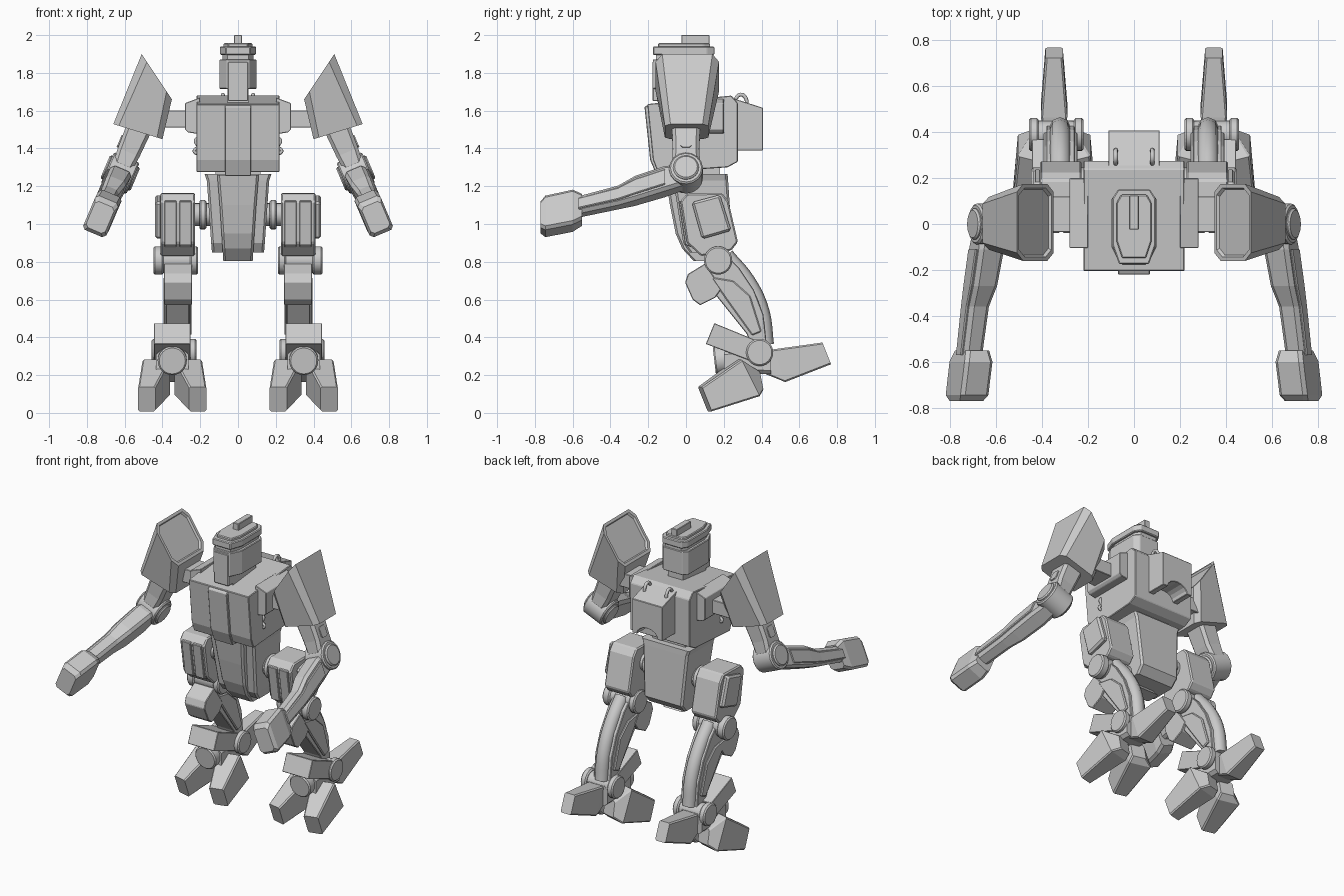
import bpy, bmesh, math
from mathutils import Vector as V


def make(name, verts, faces, bevel=0.0, mirror=False):
    me = bpy.data.meshes.new(name)
    me.from_pydata([tuple(v) for v in verts], [], faces)
    bm = bmesh.new()
    bm.from_mesh(me)
    bmesh.ops.recalc_face_normals(bm, faces=bm.faces)
    bm.to_mesh(me)
    bm.free()
    ob = bpy.data.objects.new(name, me)
    bpy.context.collection.objects.link(ob)
    if bevel:
        b = ob.modifiers.new("bevel", "BEVEL")
        b.width, b.segments, b.limit_method = bevel, 1, "ANGLE"
    if mirror:
        ob.modifiers.new("mirror", "MIRROR").use_mirror_merge = False
    return ob


def loft(name, rings, bevel=0.0, mirror=False):
    n, verts = len(rings[0]), [p for r in rings for p in r]
    faces = [list(range(n)), list(range(len(verts) - n, len(verts)))]
    for k in range(len(rings) - 1):
        for i in range(n):
            j = (i + 1) % n
            faces.append([k * n + i, k * n + j, k * n + n + j, k * n + n + i])
    return make(name, verts, faces, bevel, mirror)


def prism(name, prof, axis, a, b, bevel=0.0, mirror=False):
    put = {"x": lambda p, t: (t, p[0], p[1]), "y": lambda p, t: (p[0], t, p[1]),
           "z": lambda p, t: (p[0], p[1], t)}[axis]
    return loft(name, [[put(p, t) for p in prof] for t in (a, b)], bevel, mirror)


def box(name, x, y, z, bevel=0.0, mirror=False):
    prof = [(x[0], y[0]), (x[1], y[0]), (x[1], y[1]), (x[0], y[1])]
    return prism(name, prof, "z", z[0], z[1], bevel, mirror)


def ring(c, u, v, hu, hv, ch=0.02, cv=None):
    """Chamfered rectangle around c in the plane of u and v."""
    c, u, v = V(c), V(u).normalized(), V(v).normalized()
    a, b = hu - ch, hv - (cv or ch)
    pts = [(hu, -b), (hu, b), (a, hv), (-a, hv), (-hu, b), (-hu, -b), (-a, -hv), (a, -hv)]
    return [c + u * p + v * q for p, q in pts]


def cyl(name, p, q, r, n=24, mirror=True, bevel=0.008):
    p, q = V(p), V(q)
    d = (q - p).normalized()
    u = d.orthogonal().normalized()
    w = d.cross(u)
    rim = lambda c, r: [c + (u * math.cos(t) + w * math.sin(t)) * r
                        for t in (2 * math.pi * i / n for i in range(n))]
    ob = loft(name, [rim(p, r - bevel), rim(p + d * bevel, r), rim(q - d * bevel, r), rim(q, r - bevel)], 0, mirror)
    for f in ob.data.polygons:
        f.use_smooth = len(f.vertices) == 4 and abs(f.normal.dot(d)) < 0.3
    return ob


def tube(name, pts, r, mirror=True):
    cu = bpy.data.curves.new(name, "CURVE")
    cu.dimensions, cu.bevel_depth, cu.bevel_resolution = "3D", r, 2
    cu.use_fill_caps, cu.resolution_u = True, 5
    sp = cu.splines.new("BEZIER")
    sp.bezier_points.add(len(pts) - 1)
    for b, p in zip(sp.bezier_points, pts):
        b.co, b.handle_left_type, b.handle_right_type = p, "AUTO", "AUTO"
    ob = bpy.data.objects.new(name, cu)
    bpy.context.collection.objects.link(ob)
    if mirror:
        ob.modifiers.new("mirror", "MIRROR").use_mirror_merge = False


X, Y, Z = (1, 0, 0), (0, 1, 0), (0, 0, 1)
sym = lambda half: half + [(-x, y) for x, y in reversed(half)]

# Head
brow = sym([(0.065, -0.175), (0.095, -0.09), (0.095, 0.11), (0.07, 0.15)])
prism("brow", brow, "z", 1.895, 1.94, 0.005)
prism("head_cap", [(x * 0.8, y * 0.85) for x, y in brow], "z", 1.93, 1.957, 0.005)
prism("visor_gap", [(x * 0.85, y * 0.9) for x, y in brow], "z", 1.86, 1.9)
prism("skull", sym([(0.06, -0.175), (0.098, -0.1), (0.098, 0.11), (0.07, 0.14)]), "z", 1.715, 1.872, 0.004)
box("face_guard", (-0.054, 0.054), (-0.178, -0.08), (1.65, 1.86), 0.005)
box("neck", (-0.055, 0.055), (-0.13, 0.11), (1.62, 1.74))
box("crest", (-0.021, 0.021), (-0.025, 0.125), (1.94, 2.0), 0.003)

# Torso
prism("chest", [(-0.205, 1.635), (0.24, 1.68), (0.275, 1.64), (0.275, 1.33), (0.22, 1.3),
                (-0.15, 1.275), (-0.175, 1.34)], "x", -0.22, 0.22, 0.004)
prism("chest_panel", [(-0.22, 1.62), (-0.19, 1.635), (-0.1, 1.62), (-0.1, 1.255), (-0.155, 1.255),
                      (-0.19, 1.34)], "x", -0.07, 0.07, 0.004)
prism("shoulder_housing", [(0.2, 1.475), (0.265, 1.485), (0.28, 1.5), (0.28, 1.64), (0.2, 1.67)],
      "y", -0.105, 0.2, 0.003, True)
box("shoulder_beam", (0.26, 0.5), (-0.035, 0.12), (1.51, 1.6), 0.003, True)
tube("side_hook", [(0.2, -0.05, 1.46), (0.225, -0.05, 1.44), (0.212, -0.05, 1.41), (0.232, -0.05, 1.385),
                   (0.2, -0.05, 1.37)], 0.009)

# Backpack with an arched lower edge
arch = [(0.075 * math.cos(t), 1.39 + 0.055 * math.sin(t)) for t in (math.pi * i / 8 for i in range(9))]
pack = prism("backpack", [(0.112, 1.67), (0.112, 1.39)] + arch + [(-0.112, 1.39), (-0.112, 1.67)],
             "y", 0.235, 0.408, 0.003)
for v in pack.data.vertices:
    if v.co.y > 0.3 and v.co.z > 1.6:
        v.co.z -= 0.055
tube("pack_loop", [(0.08, 0.26, 1.63), (0.08, 0.265, 1.665), (0.08, 0.29, 1.685), (0.08, 0.317, 1.665),
                   (0.08, 0.32, 1.62)], 0.01)

# Abdomen
loft("abdomen", [ring((0, y, z), X, Y, hx, hy, 0.012) for z, y, hx, hy in
                 ((1.265, 0.075, 0.177, 0.145), (1.23, 0.078, 0.165, 0.145), (0.9, 0.115, 0.142, 0.13),
                  (0.85, 0.11, 0.138, 0.09))])
loft("belly_plate", [ring((0, y, z), X, Y, hx, 0.05, 0.012) for z, y, hx in
                     ((1.26, -0.06, 0.11), (1.1, -0.035, 0.097), (0.95, -0.005, 0.087), (0.87, 0.03, 0.082),
                      (0.805, 0.09, 0.078))])
box("waist", (-0.12, 0.12), (-0.06, 0.18), (1.24, 1.31))

# Shoulder armour: tapered shell with a shallow recess in the sloped cap
C, S, N = V((0.43, 0.007, 1.78)), (-0.16, 0, -0.24), V((-0.83, 0, 0.55))
loft("shoulder_armour", [ring((0.53, 0.003, 1.489), (-0.26, 0, -0.08), Y, 0.136, 0.115, 0.03),
                         ring(C, S, Y, 0.144, 0.168, 0.05, 0.035),
                         ring(C, S, Y, 0.126, 0.15, 0.044, 0.03),
                         ring(C - N * 0.012, S, Y, 0.12, 0.143, 0.042, 0.03)], 0, True)

# Arm, rolled outward in the frame U, W
U, W = V((0.92, 0, 0.39)), V((-0.39, 0, 0.92))
elbow = V((0.625, 0, 1.27))
loft("upper_arm", [ring(elbow + W * t, U, Y, hu, hv, 0.018) for t, hu, hv in
                   ((0.27, 0.068, 0.075), (0.12, 0.062, 0.07), (0.05, 0.055, 0.075), (-0.04, 0.05, 0.07))], 0, True)
loft("arm_slot", [ring(elbow + W * 0.155 + U * t, W, Y, 0.035, 0.028, 0.01) for t in (0.03, 0.07)], 0, True)
cyl("elbow_joint", elbow - U * 0.075, elbow + U * 0.072, 0.09, 16)
cyl("elbow_cap", elbow - U * 0.088, elbow + U * 0.085, 0.068)
fore = ((0.04, 0.63, 1.255, 0.05, 0.05), (-0.11, 0.642, 1.225, 0.06, 0.072), (-0.27, 0.668, 1.175, 0.056, 0.07),
        (-0.36, 0.69, 1.14, 0.047, 0.056), (-0.57, 0.715, 1.09, 0.045, 0.05))
loft("forearm", [ring((x, y, z), U, W, hu, hv, 0.018) for y, x, z, hu, hv in fore], 0, True)
loft("forearm_panel", [ring(V((x, y, z)) + U * hu, U, W, 0.01, hv * 0.6, 0.005)
                       for y, x, z, hu, hv in fore[1:]], 0, True)
loft("hand", [ring((x, y, z), U, W, hu, hv, 0.016) for y, x, z, hu, hv in
              ((-0.55, 0.705, 1.075, 0.055, 0.075), (-0.6, 0.71, 1.07, 0.066, 0.1),
               (-0.745, 0.727, 1.04, 0.066, 0.098), (-0.77, 0.73, 1.035, 0.055, 0.075))], 0, True)

# Upper leg
cyl("hip_axle", (0.12, 0.1, 1.05), (0.24, 0.1, 1.05), 0.06)
cyl("hip_collar", (0.168, 0.1, 1.05), (0.205, 0.1, 1.05), 0.078)
prism("thigh", [(-0.03, 1.12), (0.005, 1.16), (0.19, 1.165), (0.225, 1.12), (0.275, 0.905), (0.24, 0.86),
                (0.08, 0.83), (0.005, 0.9)], "x", 0.228, 0.41, 0.008, True)
for a in (0.245, 0.325):
    prism("thigh_rib", [(-0.04, 1.12), (0.05, 1.14), (0.1, 0.85), (-0.005, 0.89)], "x", a, a + 0.065, 0.004, True)
prism("thigh_panel", [(0.03, 1.115), (0.18, 1.155), (0.24, 0.965), (0.085, 0.92)], "x", 0.4, 0.44, 0.012, True)
cyl("knee_axle", (0.212, 0.17, 0.807), (0.448, 0.17, 0.807), 0.066)
for a, b in ((0.212, 0.255), (0.395, 0.448)):
    cyl("knee_cap", (a, 0.17, 0.807), (b, 0.17, 0.807), 0.075)

# Lower leg
prism("shin", [(0.11, 0.79), (0.2, 0.85), (0.28, 0.77), (0.36, 0.65), (0.41, 0.52), (0.43, 0.34), (0.36, 0.33),
               (0.32, 0.42), (0.16, 0.62), (0.1, 0.73)], "x", 0.258, 0.382, 0.004, True)
prism("shin_frame", [(0.13, 0.72), (0.25, 0.7), (0.34, 0.62), (0.4, 0.43), (0.35, 0.41), (0.22, 0.59)],
      "x", 0.246, 0.394, 0.006, True)
prism("knee_guard", [(-0.005, 0.69), (0.01, 0.735), (0.1, 0.79), (0.19, 0.66), (0.155, 0.61), (0.075, 0.57),
                     (0.035, 0.6)], "x", 0.243, 0.392, 0.004, True)
tube("calf_tube", [(0.322, 0.21, 0.83), (0.322, 0.325, 0.69), (0.322, 0.395, 0.54), (0.322, 0.42, 0.36)], 0.046)

# Ankle and foot
F = 0.348
cyl("ankle_axle", (0.22, 0.39, 0.32), (0.457, 0.39, 0.32), 0.06)
for a, b in ((0.22, 0.262), (0.415, 0.457)):
    cyl("ankle_cap", (a, 0.39, 0.32), (b, 0.39, 0.32), 0.072)
prism("instep_guard", [(0.15, 0.475), (0.37, 0.385), (0.33, 0.28), (0.105, 0.365)], "x", F - 0.097, F + 0.097, 0.003, True)
cyl("toe_hub", (F, 0.36, 0.3), (F, 0.15, 0.275), 0.077)
loft("foot_core", [ring((F, y, 0.27), X, Z, 0.085, h, 0.02) for y, h in ((0.2, 0.06), (0.45, 0.065))], 0, True)
for side, label in ((1, "outer_toe"), (-1, "inner_toe")):
    loft(label, [ring((F + side * x, y, z), (1, 0.25 * side, 0), v, hu, hv, 0.008) for x, y, z, hu, hv, v in
                 ((0.055, 0.39, 0.17, 0.045, 0.05, (0, -0.2, 1)), (0.085, 0.325, 0.185, 0.075, 0.108, (0, -0.5, 1)),
                  (0.135, 0.1, 0.073, 0.047, 0.07, (0, -0.4, 1)))], 0, True)
loft("rear_toe", [ring((F, y, z), X, v, hu, hv, 0.008) for y, z, hu, hv, v in
                  ((0.39, 0.27, 0.045, 0.05, (0, 0.1, 1)), (0.495, 0.25, 0.058, 0.092, (0, -0.35, 1)),
                   (0.745, 0.315, 0.038, 0.062, (0, -0.4, 1)))], 0, True)
